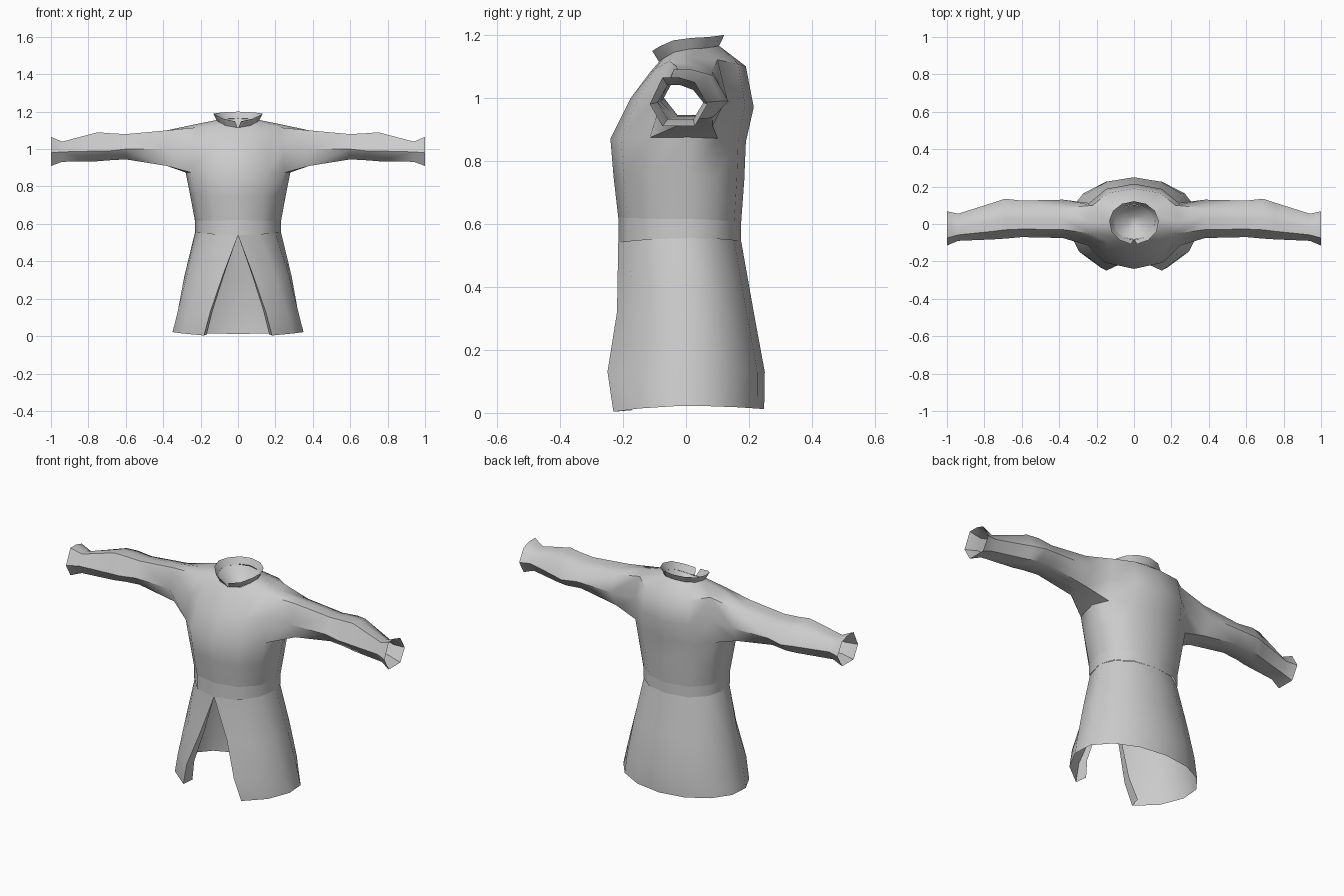
import bpy, bmesh, math

if "Cube" in bpy.data.objects:
    bpy.data.objects.remove(bpy.data.objects["Cube"])

grey = bpy.data.materials.new("grey cloth")
grey.diffuse_color = (0.6, 0.6, 0.6, 1)
grey.use_nodes = True
grey.node_tree.nodes["Principled BSDF"].inputs["Base Color"].default_value = grey.diffuse_color
N = 12    # columns around the body


def finish(bm, name, angle=50):
    me = bpy.data.meshes.new(name)
    bmesh.ops.recalc_face_normals(bm, faces=bm.faces)
    bm.to_mesh(me)
    bm.free()
    me.materials.append(grey)
    ob = bpy.data.objects.new(name, me)
    bpy.context.collection.objects.link(ob)
    bpy.ops.object.select_all(action='DESELECT')
    ob.select_set(True)
    bpy.context.view_layer.objects.active = ob
    bpy.ops.object.shade_smooth_by_angle(angle=math.radians(angle))
    return ob


def ring(bm, hw, yf, yb, zf, zs, zb, slit=0.0, closed=True):
    """Body cross-section starting at the front centre; slit is the half gap."""
    p0 = math.asin(min(1, slit / hw))
    out = []
    for i in range(N if closed else N + 1):
        p = p0 + (2 * math.pi - 2 * p0) * i / N
        s, c = math.sin(p), math.cos(p)
        power = 0.85 if closed else 1
        x = hw * math.copysign(abs(s) ** power, s) if abs(s) > 1e-6 else 0
        y = 0.01 + ((yf - 0.01) if c > 0 else (yb - 0.01)) * abs(c)
        z = zs + ((zf if c > 0 else zb) - zs) * c * c
        out.append(bm.verts.new((x, y, z)))
    return out


def bridge(bm, a, b, closed=True, skip=()):
    n = len(a)
    for i in range(n if closed else n - 1):
        if i not in skip:
            j = (i + 1) % n
            bm.faces.new((a[i], a[j], b[j], b[i]))


# Shirt: torso with open armholes on both sides
bm = bmesh.new()
rows = [ring(bm, *r) for r in (
    (.23, -.215, .175, .62, .615, .605),
    (.255, -.23, .185, .75, .75, .74),
    (.28, -.24, .19, .87, .875, .86),
    (.27, -.175, .215, 1.0, 1.0, .97),
    (.25, -.115, .19, 1.08, 1.128, 1.1),
    (.115, -.085, .105, 1.115, 1.155, 1.165))]
for k in range(5):
    bridge(bm, rows[k], rows[k + 1], skip=(2, 3, 8, 9) if k in (2, 3) else ())

# Sleeves grow out of the armholes: x, front, back, bottom, top, middle height
sleeve = ((.38, -.075, .13, .91, 1.10, 1.0), (.60, -.07, .125, .945, 1.08, 1.0),
          (.69, -.078, .135, .94, 1.085, .99), (.75, -.082, .115, .935, 1.09, .99),
          (.94, -.09, .055, .932, 1.04, .985), (1.0, -.115, .068, .91, 1.065, .98))
for side, (f, m, b) in ((1, (2, 3, 4)), (-1, (10, 9, 8))):
    lo, mi, hi = rows[2], rows[3], rows[4]
    prev = [lo[m], lo[f], mi[f], hi[f], hi[m], hi[b], mi[b], lo[b]]
    for x, y0, y1, z0, z1, zm in sleeve:
        w, c = (y1 - y0) * .28, (y0 + y1) / 2
        sec = ((c, z0), (c - w, z0), (y0, zm), (c - w, z1),
               (c, z1), (c + w, z1 - .015), (y1, zm), (c + w, z0))
        cur = [bm.verts.new((side * x, y, z)) for y, z in sec]
        bridge(bm, prev, cur)
        prev = cur
finish(bm, "shirt_and_sleeves")

# Waist band
bm = bmesh.new()
bridge(bm, ring(bm, .23, -.215, .175, .54, .555, .545),
       ring(bm, .23, -.215, .175, .62, .615, .605))
finish(bm, "waist_band")

# Skirt, open at the front, with a narrow turned-in hem on each slit edge
bm = bmesh.new()
rows = [ring(bm, *r, closed=False) for r in (
    (.23, -.215, .175, .54, .555, .545, 0),
    (.29, -.229, .215, .32, .32, .32, .083),
    (.33, -.28, .25, .13, .13, .13, .148),
    (.355, -.27, .248, -.003, .022, .012, .182))]
for a, b in zip(rows, rows[1:]):
    bridge(bm, a, b, closed=False)
for end in (0, -1):
    edge = [r[end] for r in rows]
    inner = [edge[0]]
    for v, d in zip(edge[1:], (.03, .05, .06)):
        s = 1 if v.co.x > 0 else -1
        inner.append(bm.verts.new((v.co.x - s * .25 * d, v.co.y + d, v.co.z + .005)))
    bm.faces.new((edge[0], edge[1], inner[1]))
    for k in (1, 2):
        bm.faces.new((edge[k], edge[k + 1], inner[k + 1], inner[k]))
finish(bm, "skirt")

# Collar: flared band with a notch in front
bm = bmesh.new()
low = ring(bm, .113, -.085, .105, 1.113, 1.153, 1.165, .002, False)
top = ring(bm, .133, -.108, .122, 1.148, 1.19, 1.2, .016, False)
bridge(bm, low, top, closed=False)
finish(bm, "collar")

# Neck lining: shallow funnel below the collar
bm = bmesh.new()
bridge(bm, ring(bm, .112, -.083, .103, 1.113, 1.153, 1.163),
       ring(bm, .035, -.02, .045, 1.07, 1.07, 1.07))
bmesh.ops.holes_fill(bm, edges=[e for e in bm.edges if e.is_boundary
                                and all(v.co.z < 1.08 for v in e.verts)], sides=0)
finish(bm, "neck_lining", 70)
